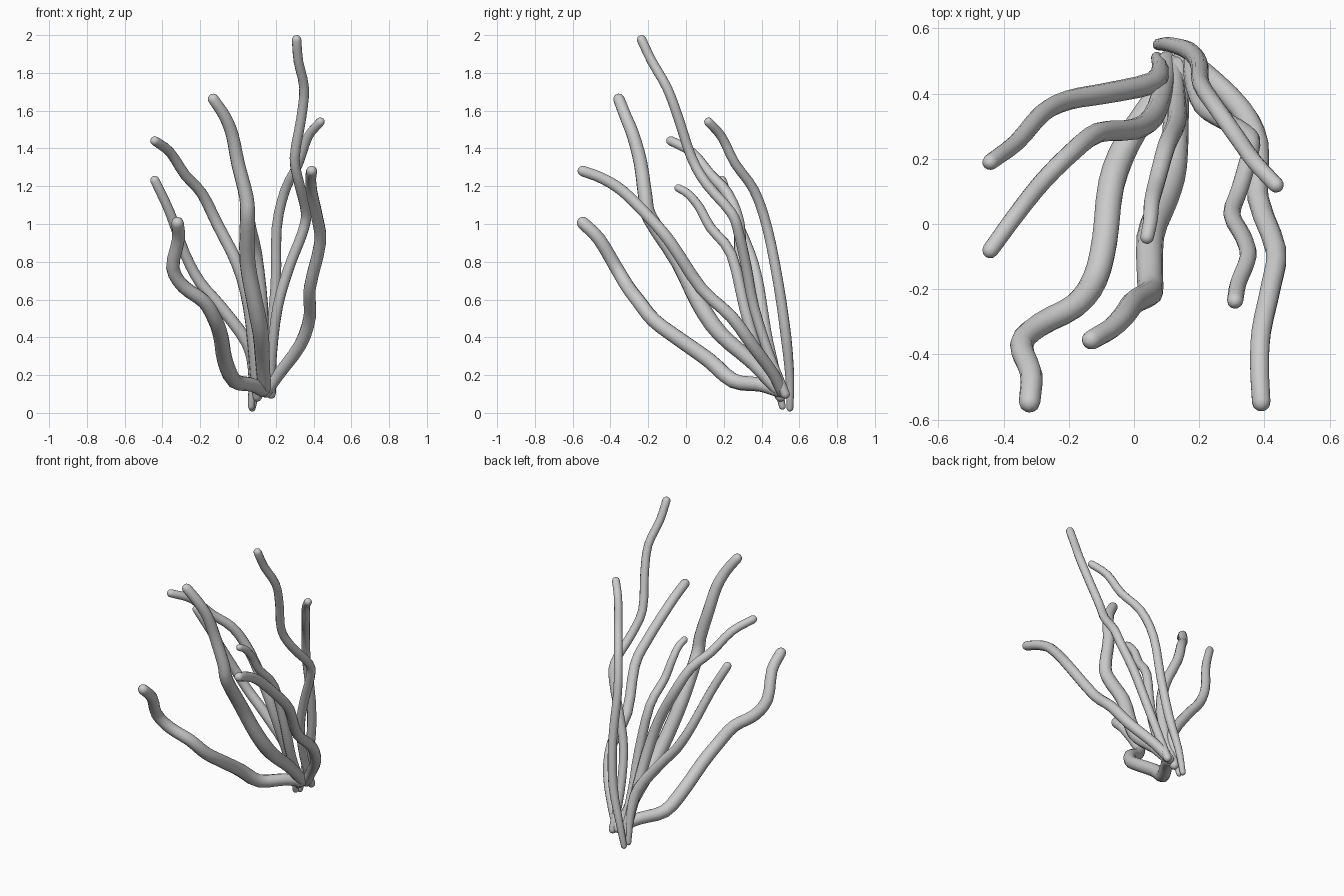
import bpy, math
from mathutils import Vector


def catmull(p0, p1, p2, p3, t):
    return 0.5 * (2 * p1 + (p2 - p0) * t + (2 * p0 - 5 * p1 + 4 * p2 - p3) * t * t
                  + (3 * p1 - p0 - 3 * p2 + p3) * t ** 3)


def stalk(name, pts, r_base, r_mid, r_tip, steps=3):
    """Smooth tapering tube with rounded ends through the given points."""
    p = [Vector(q) for q in pts]
    p = [2 * p[0] - p[1]] + p + [2 * p[-1] - p[-2]]
    line = [catmull(*p[i:i + 4], s / steps)
            for i in range(len(p) - 3) for s in range(steps)] + [p[-2]]
    n = len(line) - 1
    rings = []
    for i, q in enumerate(line):
        t = i / n
        if t < 0.25:
            r = r_base + (r_mid - r_base) * t / 0.25
        else:
            r = r_mid + (r_tip - r_mid) * (t - 0.25) / 0.75
        rings.append((q, r))
    # domed caps
    d0 = (line[0] - line[1]).normalized()
    d1 = (line[-1] - line[-2]).normalized()
    angles = [math.radians(a) for a in (30, 55, 75, 88)]
    start = [(line[0] + d0 * r_base * math.sin(a), r_base * math.cos(a)) for a in angles]
    end = [(line[-1] + d1 * r_tip * math.sin(a), r_tip * math.cos(a)) for a in angles]
    rings = start[::-1] + rings + end

    cu = bpy.data.curves.new(name, 'CURVE')
    cu.dimensions = '3D'
    cu.bevel_depth = 1.0
    cu.bevel_resolution = 4
    cu.use_fill_caps = True
    sp = cu.splines.new('POLY')
    sp.points.add(len(rings) - 1)
    for pt, (q, r) in zip(sp.points, rings):
        pt.co = (*q, 1)
        pt.radius = r
    ob = bpy.data.objects.new(name, cu)
    bpy.context.collection.objects.link(ob)
    bpy.ops.object.select_all(action='DESELECT')
    ob.select_set(True)
    bpy.context.view_layer.objects.active = ob
    bpy.ops.object.convert(target='MESH')
    bpy.ops.object.shade_smooth()


# Left stalks
stalk("left_low_stalk", [(.07, .51, .035), (.08, .47, .22), (.05, .43, .37), (-.09, .40, .56),
      (-.20, .38, .69), (-.28, .34, .84), (-.36, .25, 1.06), (-.44, .19, 1.23)], .018, .034, .025)
stalk("left_high_stalk", [(.10, .50, .09), (.09, .42, .28), (.06, .33, .56), (0, .29, .78),
      (-.11, .28, 1.0), (-.19, .22, 1.16), (-.28, .13, 1.26), (-.36, .03, 1.38),
      (-.44, -.08, 1.44)], .03, .034, .025)

# Front stalks
stalk("front_left_stalk", [(.13, .48, .12), (.07, .39, .15), (-.02, .25, .17), (-.07, .12, .28),
      (-.09, -.05, .40), (-.12, -.17, .49), (-.18, -.25, .59), (-.29, -.31, .67),
      (-.345, -.37, .77), (-.315, -.46, .92), (-.32, -.545, 1.005)], .034, .042, .033)
stalk("front_tall_stalk", [(.14, .48, .13), (.13, .35, .27), (.12, .18, .42), (.09, .07, .58),
      (.05, -.04, .80), (.05, -.19, 1.03), (.045, -.215, 1.14), (0, -.24, 1.32),
      (-.03, -.28, 1.47), (-.07, -.32, 1.57), (-.13, -.355, 1.66)], .034, .045, .03)
stalk("front_right_stalk", [(.15, .51, .11), (.22, .46, .21), (.33, .35, .36), (.38, .24, .51),
      (.38, .08, .66), (.435, -.08, .90), (.42, -.19, 1.03), (.39, -.33, 1.17),
      (.385, -.44, 1.24), (.39, -.545, 1.28)], .03, .034, .029)

# Centre and back stalks
stalk("centre_short_stalk", [(.12, .49, .11), (.13, .38, .32), (.13, .31, .56), (.10, .24, .84),
      (.07, .13, .98), (.055, .07, 1.09), (.05, .01, 1.16), (.04, -.04, 1.19)],
      .028, .03, .021)
stalk("back_tallest_stalk", [(.175, .525, .10), (.18, .44, .31), (.21, .36, .56), (.27, .32, .77),
      (.34, .28, .95), (.36, .24, 1.06), (.325, .11, 1.21), (.30, .03, 1.35),
      (.335, -.04, 1.56), (.35, -.10, 1.72), (.32, -.18, 1.86), (.31, -.235, 1.975)],
      .025, .028, .025)
stalk("back_right_stalk", [(.075, .55, .025), (.11, .55, .18), (.17, .53, .40), (.20, .49, .68),
      (.205, .43, .98), (.25, .36, 1.18), (.32, .26, 1.32), (.37, .19, 1.46),
      (.435, .12, 1.54)], .018, .028, .024)
